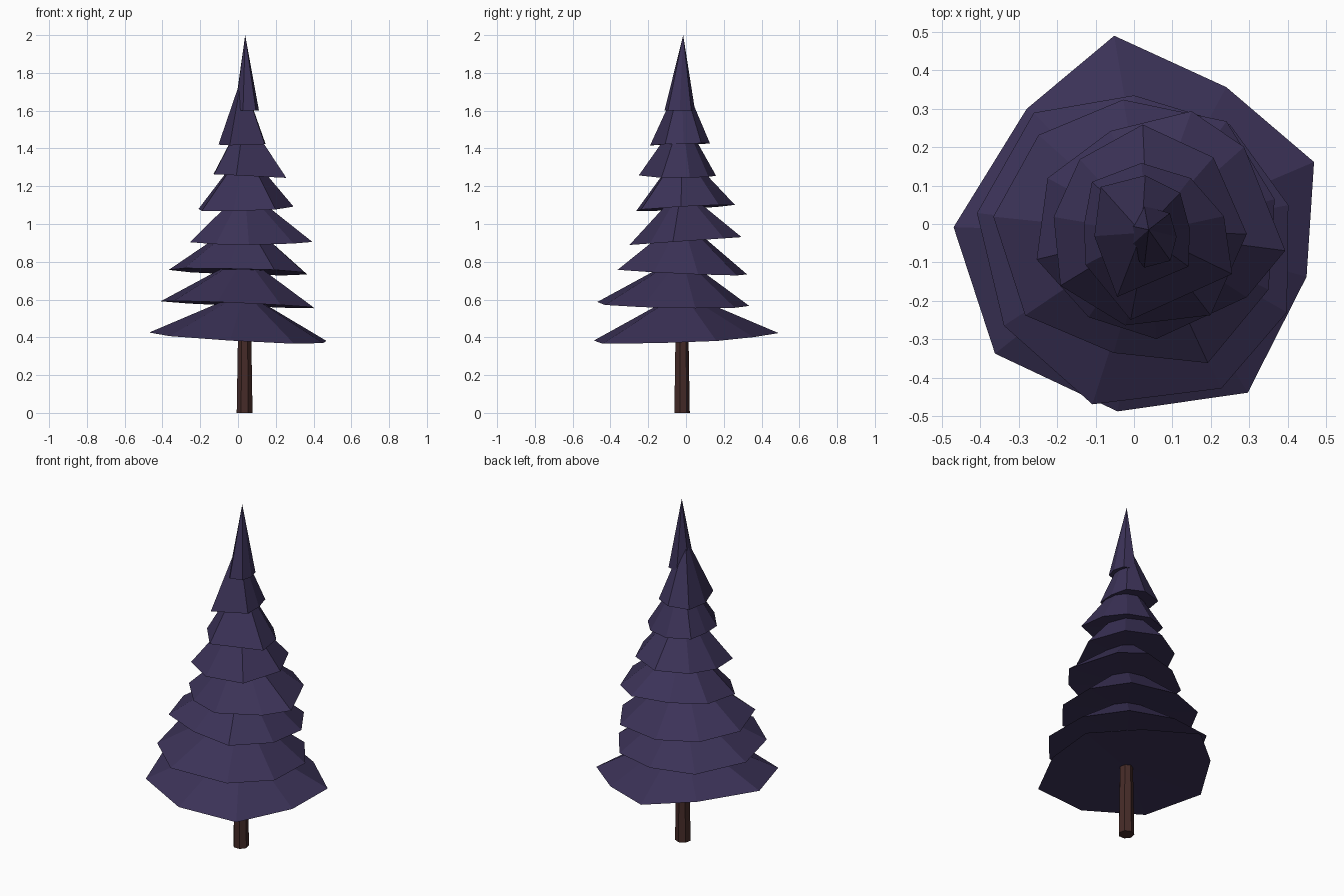
import bpy, bmesh, math

if "Cube" in bpy.data.objects:
    bpy.data.objects.remove(bpy.data.objects["Cube"])

TRUNK = (0.035, -0.023)


def material(name, rgb):
    m = bpy.data.materials.new(name)
    m.diffuse_color = (*rgb, 1)
    m.use_nodes = True
    m.node_tree.nodes["Principled BSDF"].inputs["Base Color"].default_value = m.diffuse_color
    return m


def finish(bm, name, mat):
    bmesh.ops.recalc_face_normals(bm, faces=bm.faces)
    me = bpy.data.meshes.new(name)
    bm.to_mesh(me)
    bm.free()
    me.materials.append(mat)
    ob = bpy.data.objects.new(name, me)
    bpy.context.collection.objects.link(ob)


def spread(phase, count):
    return [phase + 360 * i / count for i in range(count)]


def tier(name, angles, radii, z, slope, apex, center=(0, 0)):
    """Irregular tilted cone: rim radii around center, rim height follows slope."""
    bm = bmesh.new()
    rim = []
    for deg, r in zip(angles, radii):
        a = math.radians(deg)
        x, y = center[0] + r * math.cos(a), center[1] + r * math.sin(a)
        rim.append(bm.verts.new((x, y, z + slope[0] * x + slope[1] * y)))
    top = bm.verts.new(apex)
    base = bm.verts.new((*TRUNK, z + 0.01))
    for a, b in zip(rim, rim[1:] + rim[:1]):
        bm.faces.new((a, b, top))
        bm.faces.new((b, a, base))
    finish(bm, name, needles)


needles = material("needles", (0.044, 0.032, 0.096))
bark = material("bark", (0.06, 0.024, 0.021))

# Trunk: tapered seven-sided post
bm = bmesh.new()
bmesh.ops.create_cone(bm, cap_ends=True, segments=7, radius1=0.043, radius2=0.033, depth=0.6)
bmesh.ops.translate(bm, verts=bm.verts, vec=(*TRUNK, 0.3))
finish(bm, "trunk", bark)

# Branch tiers, bottom to top: rim angles, rim radii, rim height, rim slope, apex height
tiers = [
    ([19, 56, 96, 133, 181, 223, 265, 304, 343],
     [.496, .43, .493, .41, .47, .495, .49, .53, .47], .40, (-.055, .04), .64),
    ([7, 46, 90, 132, 176, 218, 257, 298, 330],
     [.405, .36, .335, .39, .41, .43, .482, .485, .46], .573, (-.045, -.02), .83),
    ([10, 48, 95, 137, 177, 220, 261, 298, 334],
     [.372, .36, .325, .34, .367, .37, .34, .41, .39], .747, (-.03, -.045), 1.03),
    ([-10, 35, 63, 104, 152, 200, 244, 281, 327],
     [.40, .35, .33, .25, .255, .27, .27, .305, .35], .91, (0, .07), 1.19),
    (spread(-5, 8), [.295, .27, .26, .22, .21, .25, .265, .31], 1.085, (.03, .06), 1.40),
    ([5, 39, 83, 135, 180, 220, 268, 333],
     [.235, .19, .16, .155, .13, .165, .25, .287], 1.257, (-.05, 0), 1.58),
    ([-5, 34, 77, 132, 197, 257, 322],
     [.146, .145, .13, .13, .108, .195, .18], 1.423, (.02, .03), 1.78),
]
for n, (angles, radii, z, slope, h) in enumerate(tiers, 1):
    top = (0.02 if n == 7 else TRUNK[0], TRUNK[1], h)
    tier(f"branch_tier_{n}", angles, radii, z, slope, top)

# Slender tip
tier("tree_tip", spread(0, 7), [.066, .078, .083, .07, .065, .083, .08], 1.60, (0, 0),
     (0.038, -0.015, 2.0), (0.045, -0.033))
